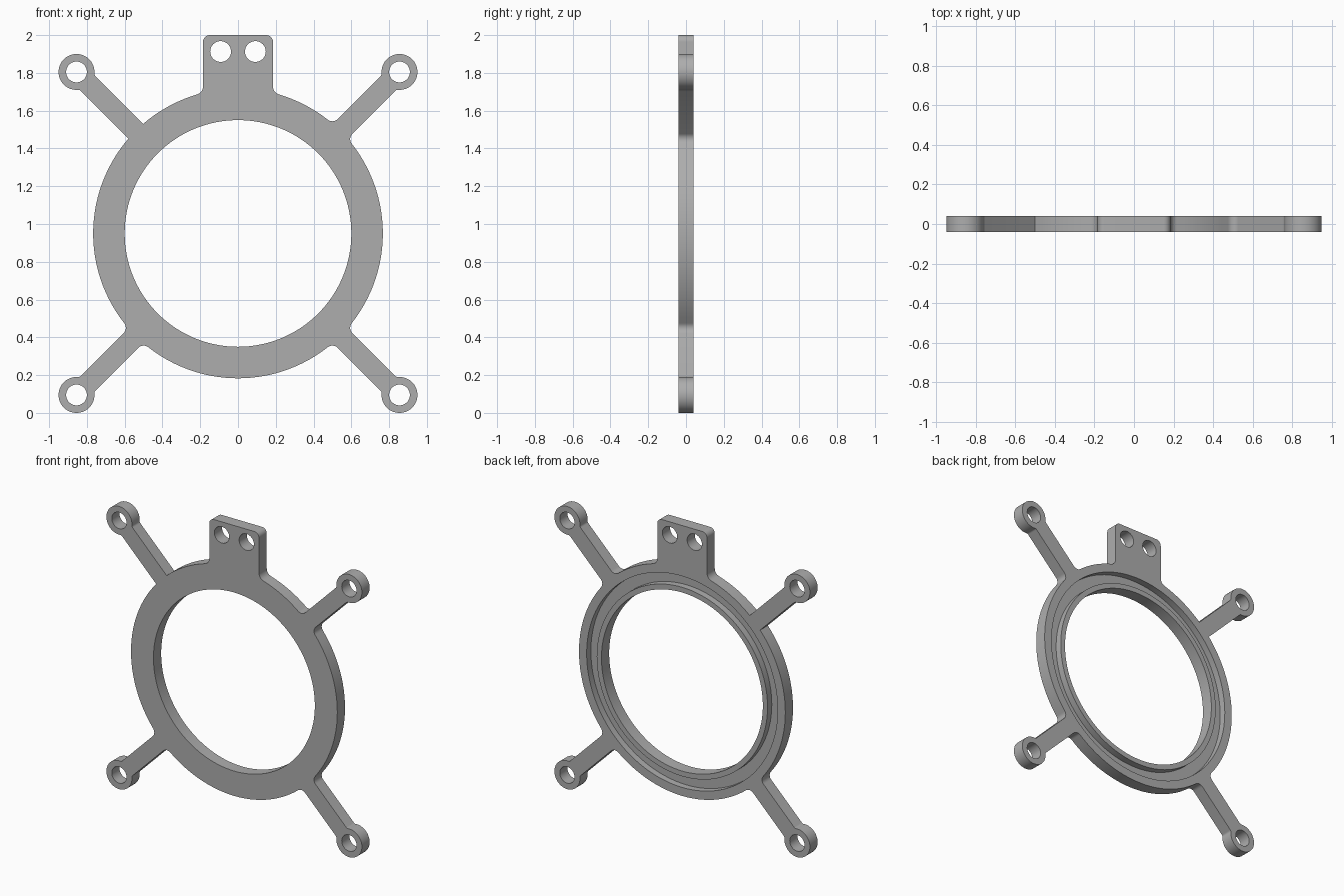
import bpy, bmesh
from math import sin, cos, pi, atan2, sqrt, radians, ceil
from mathutils import Matrix, Vector

cube = bpy.data.objects.get("Cube")
if cube:
    bpy.data.objects.remove(cube, do_unlink=True)

CZ = 0.95            # height of the ring centre
HALF = 0.041         # half thickness
RING, BORE = 0.767, 0.60
GROOVE_IN, GROOVE_OUT, GROOVE_DEPTH = 0.635, 0.71, 0.045
EYE_POS, EYE_R = 0.855, 0.095
EYE_D = EYE_POS * sqrt(2)
HOLE_R = 0.055
TAB_W, TAB_TOP, TAB_R = 0.185, 1.05, 0.035
ARM_W = 0.055


def arc(cu, cv, r, a0, a1, step=radians(4)):
    n = max(1, ceil(abs(a1 - a0) / step))
    return [(cu + r * cos(a0 + (a1 - a0) * i / n),
             cv + r * sin(a0 + (a1 - a0) * i / n)) for i in range(n + 1)]


def ring_fillet(h, f):
    """Round the corner where a straight side at offset h meets the ring."""
    v = h + f
    u = sqrt((RING + f) ** 2 - v * v)
    return arc(u, v, f, -pi / 2, atan2(-v, -u), radians(10))


def arm_side(f):
    """One side of an arm, from the tip of the eye back to the ring."""
    g = 0.02
    v = ARM_W + g
    u = EYE_D - sqrt((EYE_R + g) ** 2 - v * v)
    touch = atan2(v, u - EYE_D)
    eye = arc(EYE_D, 0, EYE_R, 0, touch)
    neck = arc(u, v, g, touch - pi, -pi / 2, radians(10))
    return eye + neck + ring_fillet(ARM_W, f)


def tab_side(f):
    corner = arc(TAB_TOP - TAB_R, TAB_W - TAB_R, TAB_R, 0, pi / 2, radians(10))
    return corner + ring_fillet(TAB_W, f)


def branch(side, angle):
    """Mirror a side about its axis and turn it to its place on the ring."""
    pts = [(u, -v) for u, v in reversed(side)] + side
    c, s = cos(angle), sin(angle)
    return [(u * c - v * s, u * s + v * c) for u, v in pts]


# Outline: arms and tab joined by arcs of the ring, counter-clockwise
branches = [
    branch(arm_side(0.04), radians(45)),
    branch(tab_side(0.045), radians(90)),
    branch(arm_side(0.0), radians(135)),
    branch(arm_side(0.04), radians(225)),
    branch(arm_side(0.04), radians(315)),
]
outline = []
for i, b in enumerate(branches):
    nxt = branches[(i + 1) % len(branches)]
    a0 = atan2(b[-1][1], b[-1][0])
    a1 = atan2(nxt[0][1], nxt[0][0])
    if a1 < a0:
        a1 += 2 * pi
    outline += b + arc(0, 0, RING, a0, a1, radians(3))[1:-1]

clean = []
for p in outline:
    if not clean or (Vector(p) - Vector(clean[-1])).length > 0.0005:
        clean.append(p)


def make_object(name, bm):
    bmesh.ops.recalc_face_normals(bm, faces=bm.faces)
    mesh = bpy.data.meshes.new(name)
    bm.to_mesh(mesh)
    bm.free()
    obj = bpy.data.objects.new(name, mesh)
    bpy.context.collection.objects.link(obj)
    return obj


# Solid plate
bm = bmesh.new()
face = bm.faces.new([bm.verts.new((x, -HALF, CZ + z)) for x, z in clean])
new = bmesh.ops.extrude_face_region(bm, geom=[face])["geom"]
bmesh.ops.translate(bm, vec=(0, 2 * HALF, 0),
                    verts=[g for g in new if isinstance(g, bmesh.types.BMVert)])
bracket = make_object("mounting_ring_bracket", bm)

# Cutter: bore, screw holes and the groove in the back
bm = bmesh.new()


def drill(x, z, r, segments):
    bmesh.ops.create_cone(bm, cap_ends=True, segments=segments, radius1=r, radius2=r,
                          depth=0.3, matrix=Matrix.Translation((x, 0, z))
                          @ Matrix.Rotation(pi / 2, 4, "X"))


drill(0, CZ, BORE, 128)
for sx in (-1, 1):
    drill(sx * 0.092, 1.913, HOLE_R, 48)
    for sz in (-1, 1):
        drill(sx * EYE_POS, CZ + sz * EYE_POS, HOLE_R, 48)

floor = HALF - GROOVE_DEPTH
section = [bm.verts.new((r, y, CZ)) for r, y in
           ((GROOVE_IN, floor), (GROOVE_OUT, floor), (GROOVE_OUT, 0.1), (GROOVE_IN, 0.1))]
edges = [bm.edges.new((section[i], section[(i + 1) % 4])) for i in range(4)]
bmesh.ops.spin(bm, geom=section + edges, cent=(0, 0, CZ), axis=(0, 1, 0),
               angle=2 * pi, steps=128)
bmesh.ops.remove_doubles(bm, verts=bm.verts, dist=0.0001)
cutter = make_object("hole_cutter", bm)
cutter.hide_render = True

# Cut the plate, then drop the cutter
mod = bracket.modifiers.new("holes", "BOOLEAN")
mod.operation = "DIFFERENCE"
mod.solver = "EXACT"
mod.object = cutter
bpy.ops.object.select_all(action="DESELECT")
bracket.select_set(True)
bpy.context.view_layer.objects.active = bracket
bpy.ops.object.modifier_apply(modifier=mod.name)
bpy.data.objects.remove(cutter, do_unlink=True)

# Colour and shading
grey = bpy.data.materials.new("plain grey")
grey.use_nodes = True
colour = (0.42, 0.42, 0.42, 1)
grey.diffuse_color = colour
grey.node_tree.nodes["Principled BSDF"].inputs["Base Color"].default_value = colour
bracket.data.materials.clear()
bracket.data.materials.append(grey)
bpy.ops.object.shade_smooth_by_angle(angle=radians(30))
